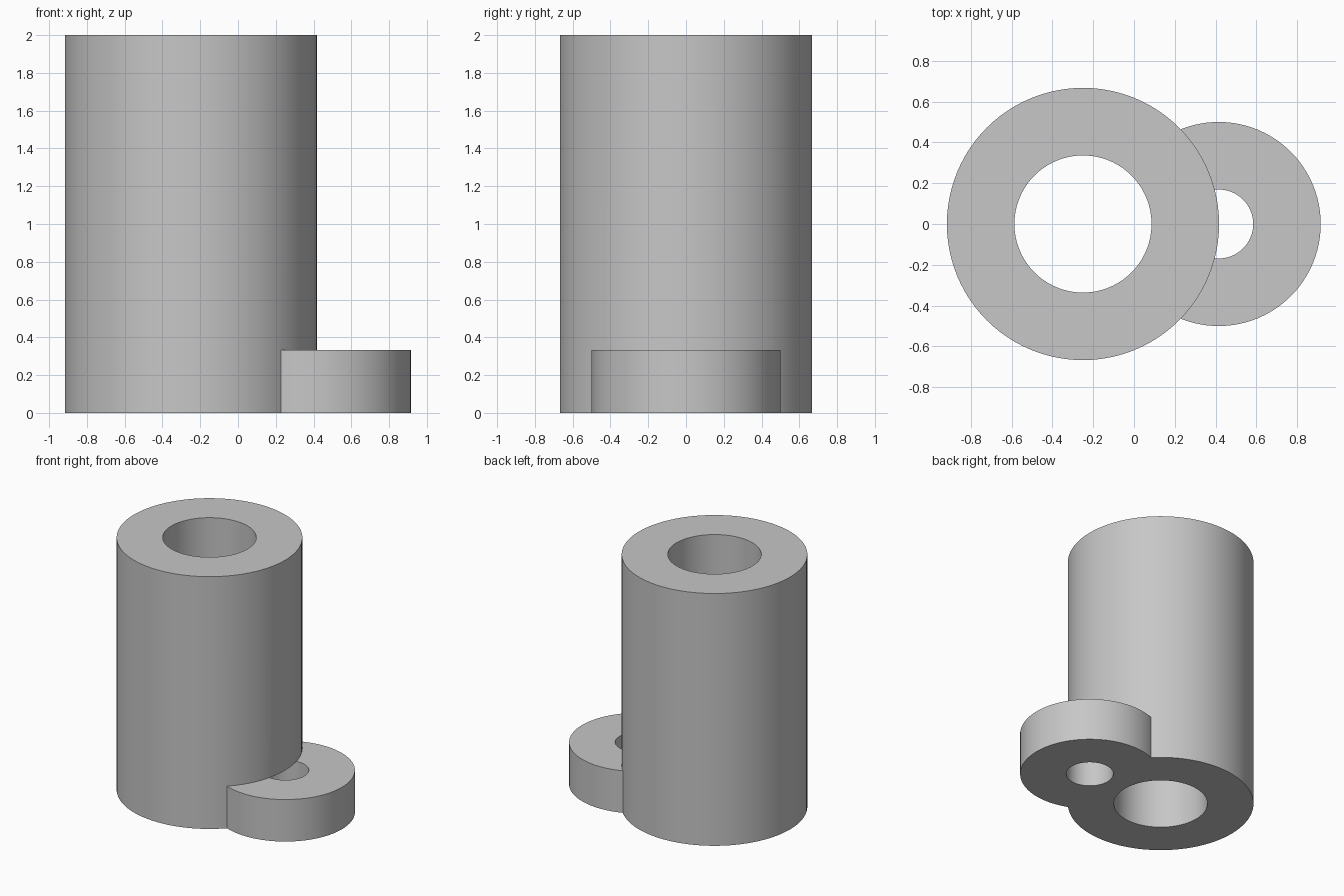
import bpy
import math

cube = bpy.data.objects.get("Cube")
if cube:
    bpy.data.objects.remove(cube, do_unlink=True)

TUBE_X, LUG_X = -0.25, 0.415
TUBE_HEIGHT, LUG_HEIGHT = 2.0, 0.333

grey = bpy.data.materials.new("plain grey")
grey.use_nodes = True
colour = (0.57, 0.57, 0.57, 1)
grey.diffuse_color = colour
grey.node_tree.nodes["Principled BSDF"].inputs["Base Color"].default_value = colour


def cylinder(name, x, radius, bottom, top):
    bpy.ops.mesh.primitive_cylinder_add(
        vertices=96, radius=radius, depth=top - bottom,
        location=(x, 0, (bottom + top) / 2))
    obj = bpy.context.object
    obj.name = name
    obj.data.materials.append(grey)
    return obj


def combine(target, tool, operation):
    mod = target.modifiers.new(operation.lower(), 'BOOLEAN')
    mod.operation = operation
    mod.solver = 'EXACT'
    mod.object = tool
    bpy.context.view_layer.objects.active = target
    bpy.ops.object.modifier_apply(modifier=mod.name)
    bpy.data.objects.remove(tool, do_unlink=True)


# Tall tube joined to the low side lug
body = cylinder("tube_with_side_lug", TUBE_X, 0.667, 0, TUBE_HEIGHT)
combine(body, cylinder("side_lug", LUG_X, 0.5, 0, LUG_HEIGHT), 'UNION')

# Through bore, and a pin hole as deep as the lug
combine(body, cylinder("bore_cutter", TUBE_X, 0.336, -0.1, TUBE_HEIGHT + 0.1), 'DIFFERENCE')
combine(body, cylinder("pin_hole_cutter", LUG_X, 0.169, -0.1, LUG_HEIGHT + 0.0005), 'DIFFERENCE')

# Smooth walls with crisp rims
bpy.ops.object.select_all(action='DESELECT')
body.select_set(True)
bpy.context.view_layer.objects.active = body
bpy.ops.object.shade_smooth_by_angle(angle=math.radians(30))
